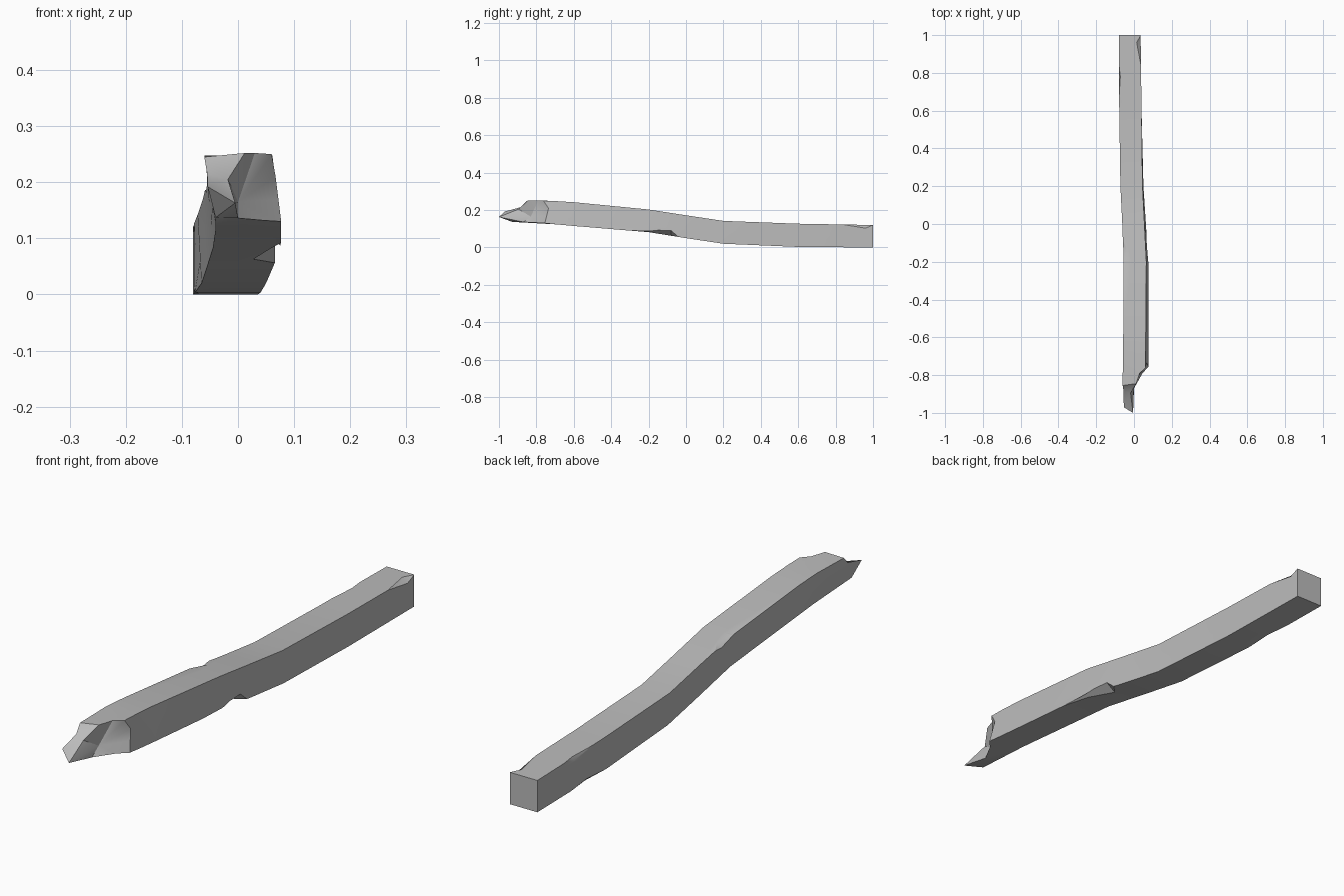
import bpy, bmesh, math
from mathutils import Vector

if "Cube" in bpy.data.objects:
    bpy.data.objects.remove(bpy.data.objects["Cube"])

grey = bpy.data.materials.new("weathered grey")
grey.use_nodes = True
colour = (0.5, 0.5, 0.5, 1)
grey.diffuse_color = colour
grey.node_tree.nodes["Principled BSDF"].inputs["Base Color"].default_value = colour

# Beam stations: y, bottom z, top z, then x of bottom left, bottom right, top right, top left
STATIONS = [
    (1.0, 0, .12, -.08, .035, .035, -.08),
    (.6, .003, .127, -.077, .04, .04, -.078),
    (.2, .02, .142, -.065, .05, .045, -.072),
    (0, .05, .172, -.055, .063, .055, -.062),
    (-.2, .082, .203, -.045, .076, .065, -.055),
    (-.6, .115, .242, -.04, .077, .062, -.057),
    (-.7, .124, .248, -.04, .077, .061, -.059),
]


def corners(y):
    """Four corners of the beam at y, interpolated between stations."""
    for a, b in zip(STATIONS, STATIONS[1:]):
        if y >= b[0]:
            t = (y - a[0]) / (b[0] - a[0])
            _, lo, hi, *xs = [p + (q - p) * t for p, q in zip(a, b)]
            return [Vector((x, y, z)) for x, z in zip(xs, (lo, lo, hi, hi))]


def make_object(name, bm):
    bmesh.ops.recalc_face_normals(bm, faces=bm.faces)
    mesh = bpy.data.meshes.new(name)
    bm.to_mesh(mesh)
    bm.free()
    mesh.materials.append(grey)
    obj = bpy.data.objects.new(name, mesh)
    bpy.context.collection.objects.link(obj)
    return obj


# Ragged rim of the broken end, running round from the bottom left corner
RIM = [(-.04, -.93, .137), (0, -.87, .136), (.045, -.79, .132),
       (.077, -.755, .13), (.072, -.745, .17), (.067, -.735, .21),
       (.06, -.762, .25), (.03, -.79, .252), (.012, -.845, .252),
       (-.06, -.855, .245), (-.055, -.885, .215), (-.054, -.97, .192)]

bm = bmesh.new()
rings = []
for station in STATIONS:
    c = corners(station[0])
    rings.append([bm.verts.new(c[i].lerp(c[(i + 1) % 4], k / 3))
                  for i in range(4) for k in range(3)])
rim = [bm.verts.new(p) for p in RIM]
rings.append(rim)
bm.faces.new(rings[0])
for a, b in zip(rings, rings[1:]):
    for i in range(12):
        j = (i + 1) % 12
        bm.faces.new((a[i], a[j], b[j], b[i]))

# Splintered end: a hollow, a raised lump and a pointed shard
hollow = bm.verts.new((0, -.83, .165))
lump = bm.verts.new((-.018, -.895, .205))
tip = bm.verts.new((-.005, -1, .163))
for hub, first, last in ((tip, -1, 1), (hollow, 1, 8), (lump, 8, 11)):
    for i in range(first, last):
        bm.faces.new((hub, rim[i], rim[i + 1]))
for tri in ((tip, rim[1], hollow), (hollow, rim[8], lump),
            (lump, rim[11], tip), (lump, tip, hollow)):
    bm.faces.new(tri)
beam = make_object("broken_beam", bm)


# Chips broken from the long edges
def chip(corner, y0, y1, ymid, into_next, into_prev):
    c = corners(ymid)
    p, nxt, prv = c[corner], c[(corner + 1) % 4], c[corner - 1]
    u, v = (nxt - p).normalized(), (prv - p).normalized()
    a, b = p + u * into_next - v * .003, p + v * into_prev - u * .003
    outer = p - (u + v) * .03
    points = [corners(y0)[corner], corners(y1)[corner], a, b, outer]
    cb = bmesh.new()
    for q in points:
        cb.verts.new(q)
    bmesh.ops.convex_hull(cb, input=cb.verts)
    cutter = make_object("chip_cutter", cb)
    cutter.hide_render = True
    cutter.hide_set(True)
    mod = beam.modifiers.new("chip", "BOOLEAN")
    mod.operation = "DIFFERENCE"
    mod.solver = "EXACT"
    mod.object = cutter
    return cutter


cutters = [
    chip(1, -.32, -.04, -.08, .03, .045),
    chip(3, -.21, -.09, -.13, .012, .025),
    chip(2, .84, .999, .96, .025, .02),
    chip(3, .68, .84, .78, .022, .008),
    chip(0, .58, .8, .7, .012, .014),
]

# Bake the chips, then drop the cutters
bpy.context.view_layer.update()
graph = bpy.context.evaluated_depsgraph_get()
baked = bpy.data.meshes.new_from_object(beam.evaluated_get(graph))
beam.modifiers.clear()
beam.data = baked
for cutter in cutters:
    bpy.data.objects.remove(cutter)

bpy.ops.object.select_all(action="DESELECT")
beam.select_set(True)
bpy.context.view_layer.objects.active = beam
bpy.ops.object.shade_smooth_by_angle(angle=math.radians(32))
